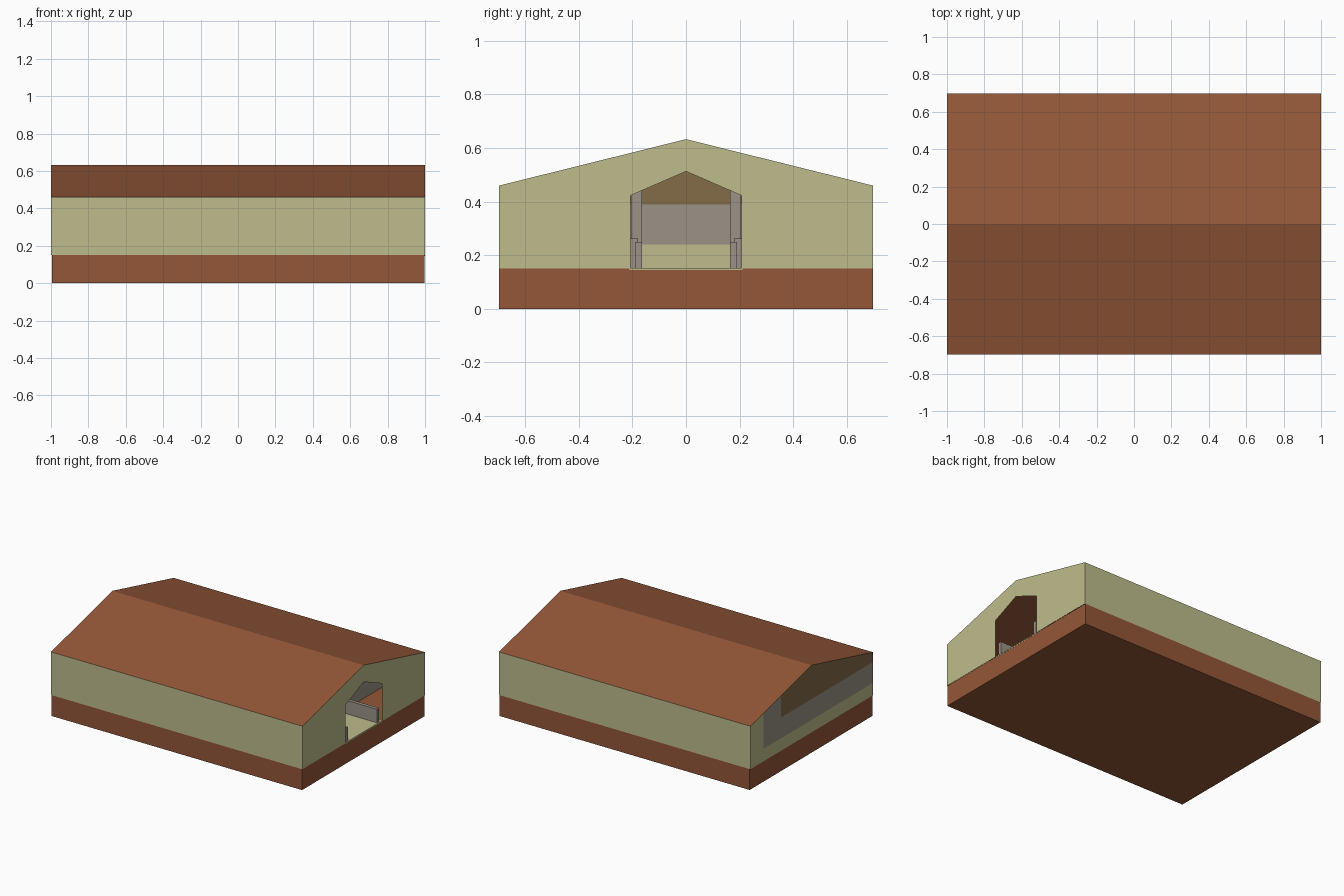
import bpy, bmesh
from mathutils import Vector

if "Cube" in bpy.data.objects:
    bpy.data.objects.remove(bpy.data.objects["Cube"])


def material(name, rgb):
    m = bpy.data.materials.new(name)
    lin = [((c / 255 + 0.055) / 1.055) ** 2.4 for c in rgb]
    m.diffuse_color = (*lin, 1)
    m.use_nodes = True
    m.node_tree.nodes["Principled BSDF"].inputs["Base Color"].default_value = m.diffuse_color
    return m


brown = material("red brown", (148, 87, 56))
olive = material("pale olive", (190, 188, 140))
grey = material("warm grey", (155, 146, 134))
umber = material("dark umber", (131, 108, 71))

FLOOR, EAVE, RIDGE, W = 0.15, 0.46, 0.633, 0.697


def finish(name, bm, *mats):
    me = bpy.data.meshes.new(name)
    bm.to_mesh(me)
    bm.free()
    for m in mats:
        me.materials.append(m)
    ob = bpy.data.objects.new(name, me)
    bpy.context.collection.objects.link(ob)
    return ob


def sheet(name, pts, mat):
    bm = bmesh.new()
    bm.faces.new([bm.verts.new(p) for p in pts])
    return finish(name, bm, mat)


def box(name, lo, hi, mat):
    bm = bmesh.new()
    bmesh.ops.create_cube(bm, size=1)
    for v in bm.verts:
        v.co = [l + (c + 0.5) * (h - l) for l, h, c in zip(lo, hi, v.co)]
    return finish(name, bm, mat)


# Foundation and aisle floor
box("foundation", (-0.995, -W, 0), (0.998, W, FLOOR), brown)
box("aisle_floor", (-0.99, -0.21, FLOOR - 0.005), (0.999, 0.21, FLOOR + 0.003), olive)

# Long walls and roof slopes
for s, side in ((-1, "front"), (1, "back")):
    y = s * W
    sheet(side + "_wall", [(-s, y, FLOOR), (-s, y, EAVE), (s, y, EAVE), (s, y, FLOOR)], olive)
    sheet(side + "_roof", [(s, y, EAVE), (-s, y, EAVE), (-s, 0, RIDGE), (s, 0, RIDGE)], brown)

# Right gable wall with peaked doorway
outline = [(-W, FLOOR), (-0.207, FLOOR), (-0.207, 0.423), (0, 0.513), (0.207, 0.423),
           (0.207, FLOOR), (W, FLOOR), (W, EAVE), (0, RIDGE), (-W, EAVE)]
sheet("doorway_gable", [(1, y, z) for y, z in outline], olive)

# Left gable wall, cut into nested painted bands
bm = bmesh.new()
bm.faces.new([bm.verts.new((-1, y, z)) for y, z in
              ((-W, FLOOR), (-W, EAVE), (0, RIDGE), (W, EAVE), (W, FLOOR))])
for co, no in (((0, 0, 0.24), (0, 0, 1)), ((0, 0, 0.39), (0, 0, 1)),
               ((0, 0.55, 0), (0, 1, 0)), ((0, 0.35, 0), (0, 1, 0))):
    bmesh.ops.bisect_plane(bm, geom=bm.verts[:] + bm.edges[:] + bm.faces[:],
                           plane_co=Vector(co), plane_no=Vector(no))
for f in bm.faces:
    c = f.calc_center_median()
    if c.z > 0.39 and c.y < 0.35:
        f.material_index = 2
    elif c.z > 0.24 and c.y < 0.55:
        f.material_index = 1
finish("painted_gable", bm, olive, grey, umber)

# Stalls: low aisle walls, cross dividers and tall posts
for s, side in ((-1, "front"), (1, "back")):
    lo, hi = sorted((s * 0.165, s * 0.19))
    box(side + "_stall_wall", (-0.98, lo, FLOOR), (0.99, hi, 0.25), grey)
    for i, x in enumerate((-0.68, -0.36, -0.02, 0.3, 0.69)):
        lo, hi = sorted((s * 0.18, s * (W - 0.001)))
        box(f"{side}_divider_{i}", (x - 0.01, lo, FLOOR), (x + 0.01, hi, 0.262), grey)
        if x < 0.5:
            lo, hi = sorted((s * 0.165, s * 0.205))
            box(f"{side}_post_{i}", (x - 0.02, lo, FLOOR), (x + 0.02, hi, 0.58), grey)
